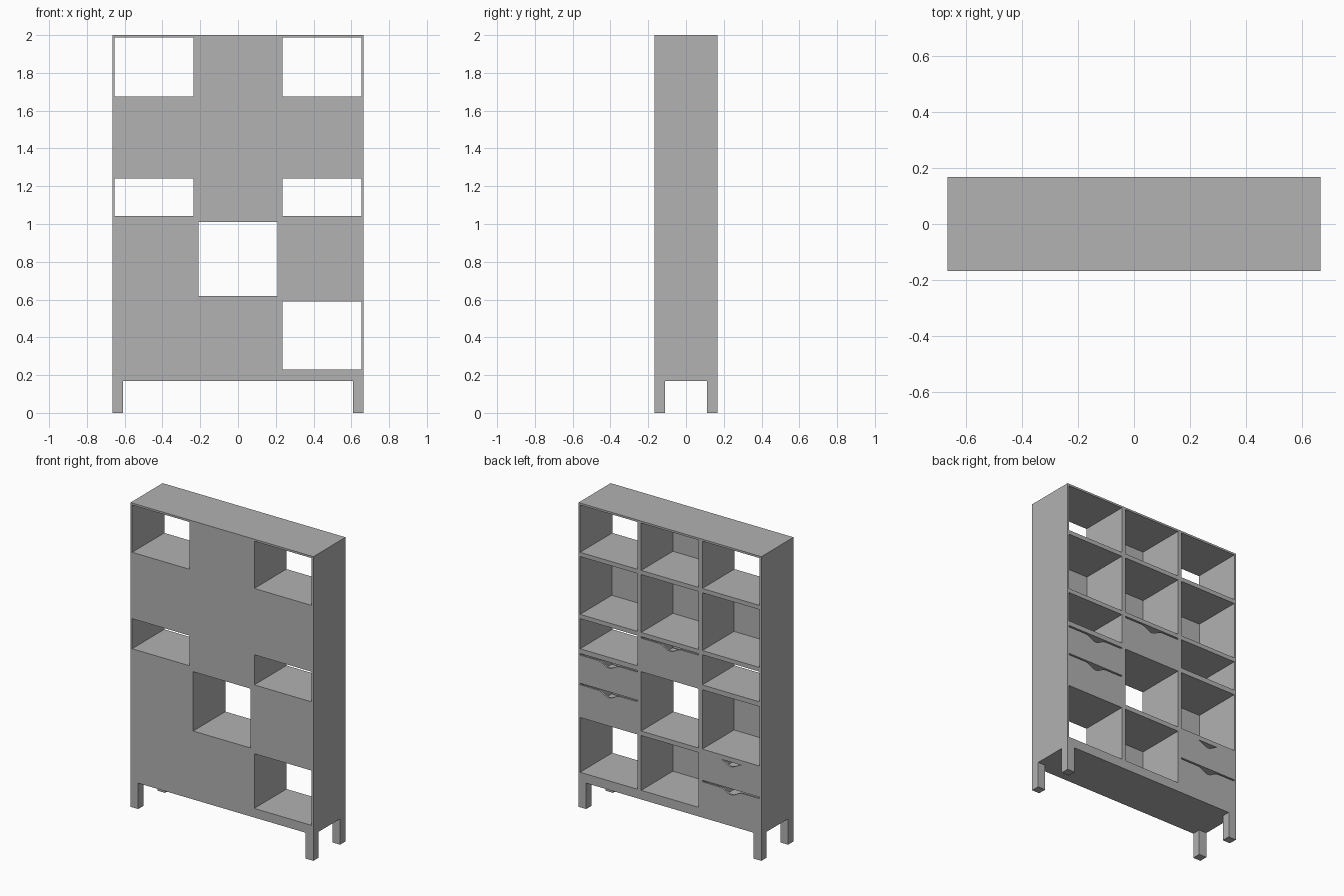
import bpy, bmesh, math
from mathutils import Vector

cube = bpy.data.objects.get("Cube")
if cube:
    bpy.data.objects.remove(cube, do_unlink=True)

GREY = (0.445, 0.445, 0.445, 1)
mat = bpy.data.materials.new("plain grey")
mat.use_nodes = True
mat.diffuse_color = GREY
mat.node_tree.nodes["Principled BSDF"].inputs["Base Color"].default_value = GREY

W, D, TOP, BASE = 0.665, 0.167, 2.0, 0.17    # half width, half depth, heights
SIDE, DIVIDER, LEG, PANEL = 0.012, 0.027, 0.056, 0.005
BAY = (2 * W - 2 * SIDE - 2 * DIVIDER) / 3
COLS = [(x, x + BAY) for x in (-W + SIDE + i * (BAY + DIVIDER) for i in range(3))]
ROWS = [(0.23, 0.59), (0.62, 1.01), (1.042, 1.24), (1.268, 1.648), (1.676, 1.987)]


def finish(bm, name):
    bmesh.ops.recalc_face_normals(bm, faces=bm.faces)
    mesh = bpy.data.meshes.new(name)
    bm.to_mesh(mesh)
    bm.free()
    mesh.materials.append(mat)
    obj = bpy.data.objects.new(name, mesh)
    bpy.context.collection.objects.link(obj)
    return obj


def box(name, x, y, z):
    """Box from (low, high) ranges on each axis."""
    bm = bmesh.new()
    bmesh.ops.create_cube(bm, size=1)
    for v in bm.verts:
        v.co = Vector([r[0] if c < 0 else r[1] for c, r in zip(v.co, (x, y, z))])
    return finish(bm, name)


def drawer(name, x, z):
    """Open tray whose front has a dipped finger notch in its top edge."""
    mid, half, dip, n = sum(x) / 2, 0.08, 0.03, 12
    pts = [(x[0], z[1]), (x[0], z[0]), (x[1], z[0]), (x[1], z[1])]
    for i in range(n + 1):
        t = 1 - 2 * i / n
        pts.append((mid + half * t, z[1] - dip * (1 + math.cos(math.pi * t)) / 2))
    bm = bmesh.new()
    face = bm.faces.new([bm.verts.new((px, D, pz)) for px, pz in pts])
    ext = bmesh.ops.extrude_face_region(bm, geom=[face], use_keep_orig=True)
    moved = [g for g in ext["geom"] if isinstance(g, bmesh.types.BMVert)]
    bmesh.ops.translate(bm, verts=moved, vec=(0, -0.012, 0))
    finish(bm, name + "_front")
    y = (-D + 0.02, D - 0.012)
    wall_top = z[1] - 0.035
    box(name + "_bottom", x, y, (z[0], z[0] + 0.008))
    box(name + "_side_right", (x[0], x[0] + 0.01), y, (z[0], wall_top))
    box(name + "_side_left", (x[1] - 0.01, x[1]), y, (z[0], wall_top))


# Carcass: sides, dividers, base, shelves and top
depth = (-D, D)
box("side_right", (-W, -W + SIDE), depth, (BASE, TOP))
box("side_left", (W - SIDE, W), depth, (BASE, TOP))
inner = (-W + SIDE, W - SIDE)
box("base_board", inner, depth, (BASE, ROWS[0][0]))
box("top_board", inner, depth, (ROWS[-1][1], TOP))
for i in range(2):
    box("divider", (COLS[i][1], COLS[i + 1][0]), depth, (ROWS[0][0], ROWS[-1][1]))
for low, high in zip(ROWS, ROWS[1:]):
    for col in COLS:
        box("shelf", col, depth, (low[1], high[0]))

# Legs at the four corners
for sx in (-1, 1):
    for sy in (-1, 1):
        box("leg", sorted((sx * W, sx * (W - LEG))),
            sorted((sy * D, sy * (D - LEG))), (0, BASE))

# Thin panels close every bay except the see-through ones (column, row)
see_through = {(0, 4), (2, 4), (0, 2), (2, 2), (1, 1), (2, 0)}
for c, col in enumerate(COLS):
    for r, row in enumerate(ROWS):
        if (c, r) not in see_through:
            box("bay_panel", col, (-D, -D + PANEL), row)

# Drawers: column, row, number stacked, gap above the top one
GAP = 0.01
for c, r, count, top_gap in ((0, 0, 2, 0), (2, 1, 2, GAP), (1, 2, 1, GAP)):
    z0, z1 = ROWS[r]
    height = (z1 - top_gap - z0 - GAP * (count - 1)) / count
    for k in range(count):
        z = z0 + k * (height + GAP)
        drawer("drawer", COLS[c], (z, z + height))
